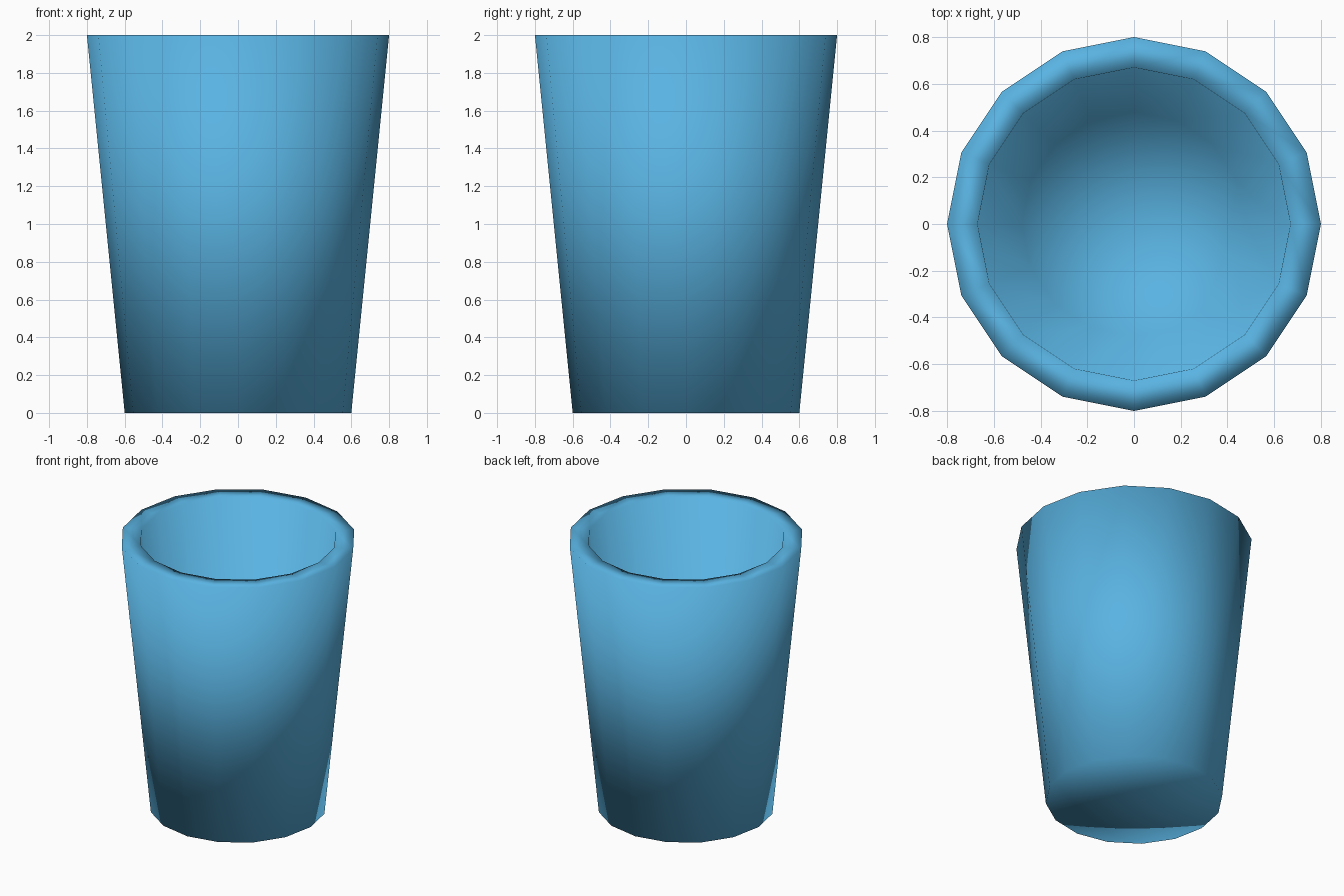
import bpy, bmesh
from math import cos, sin, tau

if "Cube" in bpy.data.objects:
    bpy.data.objects.remove(bpy.data.objects["Cube"])

SIDES = 16
# Cup section (radius, height): underside, outer wall, rim, inner wall, floor
PROFILE = [(0.60, 0.0), (0.80, 2.0), (0.67, 2.0), (0.48, 0.13)]

bm = bmesh.new()
rings = [[bm.verts.new((r * cos(tau * i / SIDES), r * sin(tau * i / SIDES), z))
          for i in range(SIDES)] for r, z in PROFILE]

# Walls and rim
for low, high in zip(rings, rings[1:]):
    for i in range(SIDES):
        j = (i + 1) % SIDES
        bm.faces.new((low[i], low[j], high[j], high[i]))

# Underside and inner floor, closed as fans
for ring, z in ((rings[0], PROFILE[0][1]), (rings[-1], PROFILE[-1][1])):
    centre = bm.verts.new((0, 0, z))
    for i in range(SIDES):
        bm.faces.new((ring[i], ring[(i + 1) % SIDES], centre))

bmesh.ops.recalc_face_normals(bm, faces=bm.faces)
for face in bm.faces:
    face.smooth = True

mesh = bpy.data.meshes.new("cup")
bm.to_mesh(mesh)
bm.free()
cup = bpy.data.objects.new("cup", mesh)
bpy.context.collection.objects.link(cup)

# Blue finish
blue = bpy.data.materials.new("blue")
blue.diffuse_color = (0.10, 0.45, 0.76, 1)
blue.use_nodes = True
blue.node_tree.nodes["Principled BSDF"].inputs["Base Color"].default_value = blue.diffuse_color
mesh.materials.append(blue)
